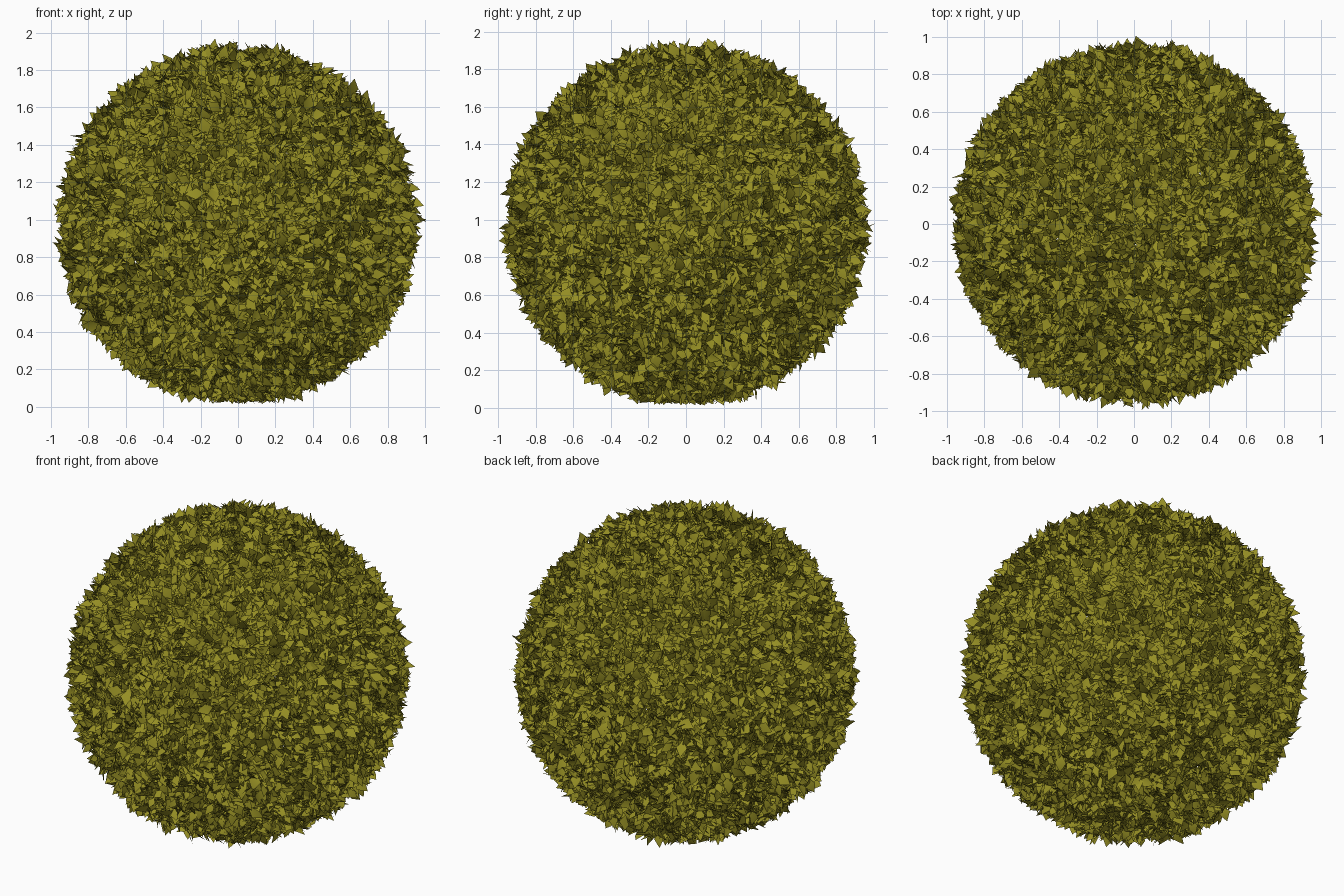
import bpy, math, random
from mathutils import Vector

if "Cube" in bpy.data.objects:
    bpy.data.objects.remove(bpy.data.objects["Cube"])

random.seed(7)
CENTRE = Vector((0, 0, 0.97))
LEAVES = 27000
GOLDEN = math.pi * (3 - math.sqrt(5))

olive = bpy.data.materials.new("olive leaf")
olive.diffuse_color = (0.30, 0.272, 0.018, 1)
olive.use_nodes = True
olive.node_tree.nodes["Principled BSDF"].inputs["Base Color"].default_value = olive.diffuse_color


def sphere_dir(i, n):
    """Evenly spread direction on a sphere."""
    z = 1 - 2 * (i + 0.5) / n
    r = math.sqrt(1 - z * z)
    return Vector((r * math.cos(i * GOLDEN), r * math.sin(i * GOLDEN), z))


def random_dir():
    return Vector([random.gauss(0, 1) for _ in range(3)]).normalized()


# Leaf shell: small pointed leaves leaning outwards on a ball with a flat underside
verts, faces = [], []
for i in range(LEAVES):
    out = (sphere_dir(i, LEAVES) + random_dir() * 0.02).normalized()
    grow = (out * random.uniform(0.1, 0.9) + random_dir() * 0.8).normalized()
    if grow.dot(out) < 0:
        grow -= 2 * grow.dot(out) * out
    # the upper side of each leaf faces away from the ball
    side = grow.cross(out + random_dir() * 0.6).normalized()
    up = side.cross(grow)
    if up.dot(out) < 0:
        side, up = -side, -up
    length = random.uniform(0.065, 0.11)
    width = length * random.uniform(0.24, 0.36)
    base = CENTRE + out * random.uniform(0.82, 0.915)
    mid = base + grow * length * 0.5 + up * length * 0.06
    tip = base + grow * length - up * length * random.uniform(0, 0.2)
    fold = up * width * random.uniform(-0.1, 0.25)
    points = [base, mid + side * width + fold, tip, mid - side * width + fold, mid]
    low = min(p.z for p in points)
    lift = Vector((0, 0, max(0, random.uniform(0.012, 0.03) - low)))
    n = len(verts)
    verts += [p + lift for p in points]
    faces += [(n, n + 1, n + 4), (n + 1, n + 2, n + 4),
              (n + 4, n + 2, n + 3), (n, n + 4, n + 3)]

mesh = bpy.data.meshes.new("leaf_ball")
mesh.from_pydata(verts, [], faces)
mesh.materials.append(olive)
mesh.shade_smooth()
leaf_ball = bpy.data.objects.new("leaf_ball", mesh)
bpy.context.collection.objects.link(leaf_ball)
